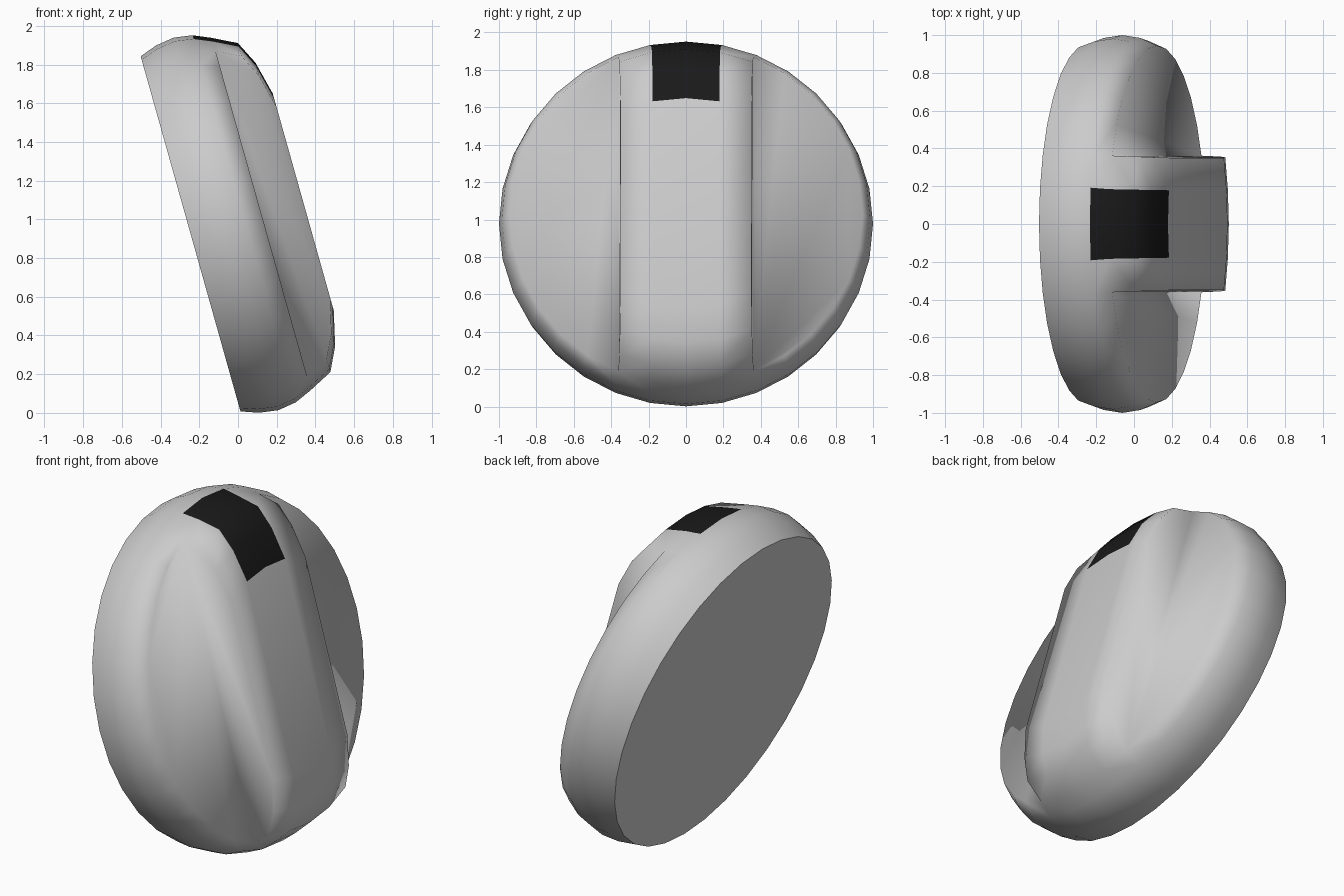
import bpy, bmesh, math

if "Cube" in bpy.data.objects:
    bpy.data.objects.remove(bpy.data.objects["Cube"])

SEG = 32
TILT = math.radians(15.7)
CX, CZ = -0.245, 0.925                      # centre of the flat back
RIM = [(0.953, 0), (0.985, 0.09), (1.0, 0.19), (0.985, 0.288), (0.945, 0.38)]
# grip levels: (half length, height, column width factor)
GRIP = [(0.883, 0.502, 0.932), (0.761, 0.562, 0.922), (0.582, 0.605, 0.915)]

bm = bmesh.new()


def vert(u, y, h):
    """u runs up the tilted disc, h is the distance from its back."""
    c, s = math.cos(TILT), math.sin(TILT)
    return bm.verts.new((CX + h * c - u * s, y, CZ + h * s + u * c))


# round rim
rings = []
for r, h in RIM:
    rings.append([vert(r * math.cos(2 * math.pi * k / SEG),
                       r * math.sin(2 * math.pi * k / SEG), h) for k in range(SEG)])
rim_faces = {}
for i in range(len(rings) - 1):
    a, b = rings[i], rings[i + 1]
    for k in range(SEG):
        j = (k + 1) % SEG
        rim_faces[i, k] = bm.faces.new((a[k], a[j], b[j], b[k]))

# flat back and the two side faces beside the grip
back = bm.faces.new(rings[0][::-1])
edge = rings[-1]
bm.faces.new(edge[2:15])
bm.faces.new(edge[18:31])

# raised grip bar: arched columns running from bottom to top
columns = []
for k in range(-2, 3):
    a = 2 * math.pi * k / SEG
    drop = 0.92 * (1 - math.cos(a))
    low = [vert(-(r - drop), w * math.sin(a), h) for r, h, w in GRIP]
    high = [vert(r - drop, w * math.sin(a), h) for r, h, w in GRIP]
    columns.append([edge[16 - k]] + low + high[::-1] + [edge[k % SEG]])
grip_faces = {}
for c in range(4):
    a, b = columns[c], columns[c + 1]
    for i in range(len(a) - 1):
        grip_faces[c, i] = bm.faces.new((a[i], b[i], b[i + 1], a[i + 1]))
bm.faces.new(columns[0])
bm.faces.new(columns[-1][::-1])

# black pointer stripe over the top end
stripe = [rim_faces[3, 0], rim_faces[3, SEG - 1]]
stripe += [grip_faces[c, i] for c in (1, 2) for i in (4, 5, 6)]

bmesh.ops.recalc_face_normals(bm, faces=bm.faces[:])
for f in bm.faces:
    f.smooth = True
for f in stripe:
    f.material_index = 1
back.smooth = False
for e in back.edges:
    e.smooth = False

mesh = bpy.data.meshes.new("knob")
bm.to_mesh(mesh)
bm.free()
for name, col in (("grey", (0.8, 0.8, 0.8, 1)), ("black", (0.01, 0.01, 0.01, 1))):
    mat = bpy.data.materials.new(name)
    mat.diffuse_color = col
    mat.use_nodes = True
    mat.node_tree.nodes["Principled BSDF"].inputs["Base Color"].default_value = mat.diffuse_color
    mesh.materials.append(mat)
bpy.context.collection.objects.link(bpy.data.objects.new("knob", mesh))
